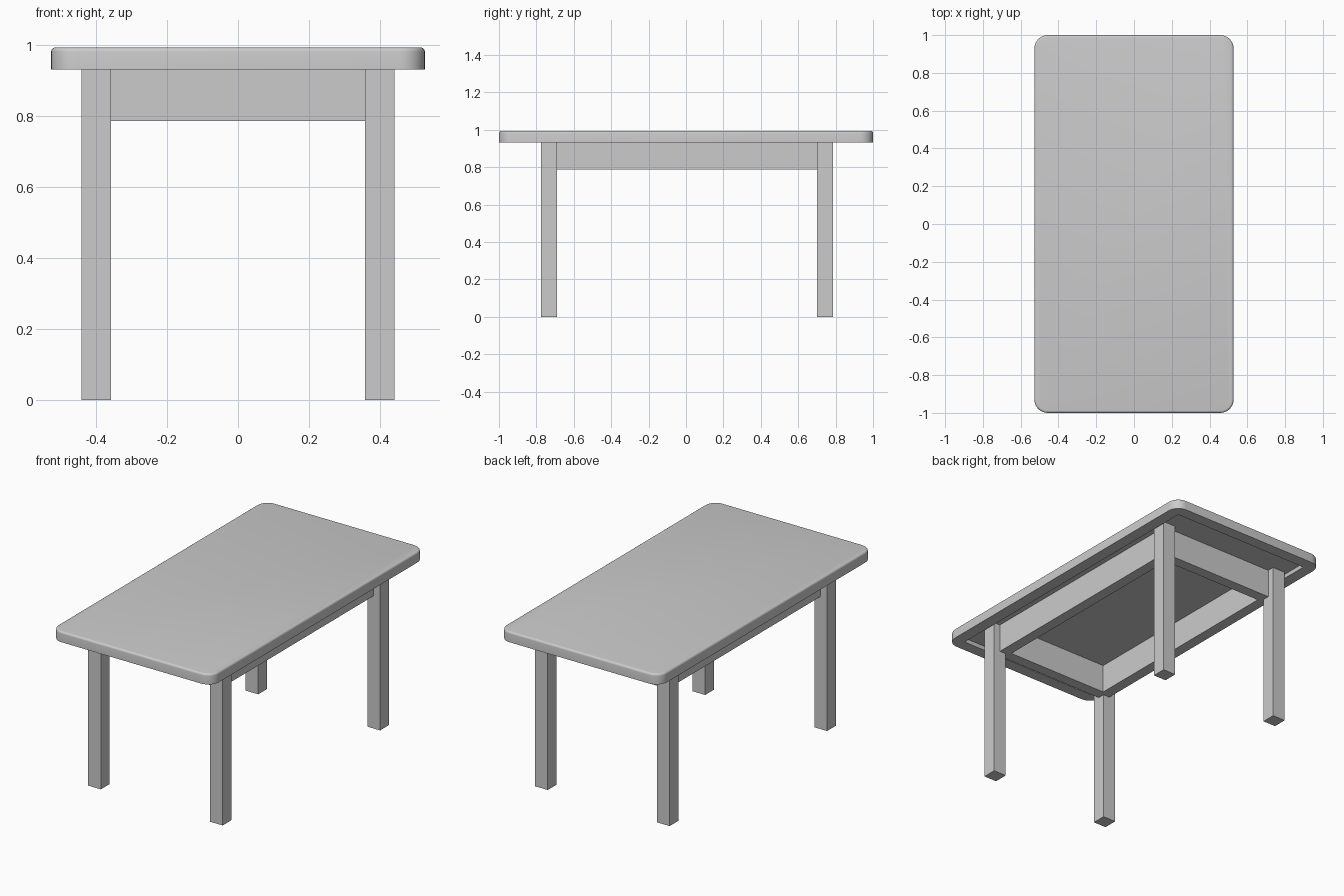
import bpy, bmesh, math

if "Cube" in bpy.data.objects:
    bpy.data.objects.remove(bpy.data.objects["Cube"])

TOP, RIM, PANEL = 0.994, 0.932, 0.957      # top face, rim underside, recessed underside
APRON_Z = 0.787
LEG, LEG_X, LEG_Y, Y_OFF = 0.084, 0.40, 0.738, 0.005


def finish(name, bm):
    bmesh.ops.recalc_face_normals(bm, faces=bm.faces)
    mesh = bpy.data.meshes.new(name)
    bm.to_mesh(mesh)
    bm.free()
    ob = bpy.data.objects.new(name, mesh)
    bpy.context.collection.objects.link(ob)
    return ob


def box(name, lo, hi):
    bm = bmesh.new()
    bmesh.ops.create_cube(bm, size=1)
    for v in bm.verts:
        v.co = [(a + b) / 2 + c * (b - a) for a, b, c in zip(lo, hi, v.co)]
    return finish(name, bm)


def rounded_ring(bm, inset, z, hx=0.527, hy=1.0, radius=0.07, steps=8):
    hx, hy, r = hx - inset, hy - inset, max(radius - inset, 0.004)
    verts = []
    for q, (sx, sy) in enumerate([(1, 1), (-1, 1), (-1, -1), (1, -1)]):
        for i in range(steps + 1):
            a = (q + i / steps) * math.pi / 2
            verts.append(bm.verts.new((sx * (hx - r) + r * math.cos(a),
                                       sy * (hy - r) + r * math.sin(a), z)))
    return verts


# Tabletop: rounded slab, softened upper edge, recessed underside
bm = bmesh.new()
b = 0.012
profile = [(b * (1 - math.sin(t)), TOP - b * (1 - math.cos(t)))
           for t in (i * math.pi / 8 for i in range(5))]
profile += [(0, RIM), (0.07, RIM), (0.07, PANEL)]
rings = [rounded_ring(bm, inset, z) for inset, z in profile]
for r0, r1 in zip(rings, rings[1:]):
    for i in range(len(r0)):
        j = (i + 1) % len(r0)
        bm.faces.new((r0[i], r0[j], r1[j], r1[i]))
bm.faces.new(rings[0])
bm.faces.new(rings[-1])
top = finish("tabletop", bm)
top.select_set(True)
bpy.context.view_layer.objects.active = top
bpy.ops.object.shade_smooth_by_angle(angle=math.radians(30))

# Legs
for sx, side in ((-1, "left"), (1, "right")):
    for sy, end in ((-1, "front"), (1, "back")):
        x, y, h = sx * LEG_X, sy * LEG_Y + Y_OFF, LEG / 2
        box(f"{end}_{side}_leg", (x - h, y - h, 0), (x + h, y + h, PANEL))

# Apron rails: outer faces set back from the leg faces
T = 0.065
for s, side in ((-1, "left"), (1, "right")):
    xs = sorted((s * LEG_X, s * (LEG_X - T)))
    box(f"{side}_apron", (xs[0], Y_OFF - LEG_Y, APRON_Z), (xs[1], Y_OFF + LEG_Y, PANEL))
for s, end in ((-1, "front"), (1, "back")):
    ys = sorted((s * LEG_Y + Y_OFF, s * (LEG_Y - T) + Y_OFF))
    box(f"{end}_apron", (T - LEG_X, ys[0], APRON_Z), (LEG_X - T, ys[1], PANEL))
